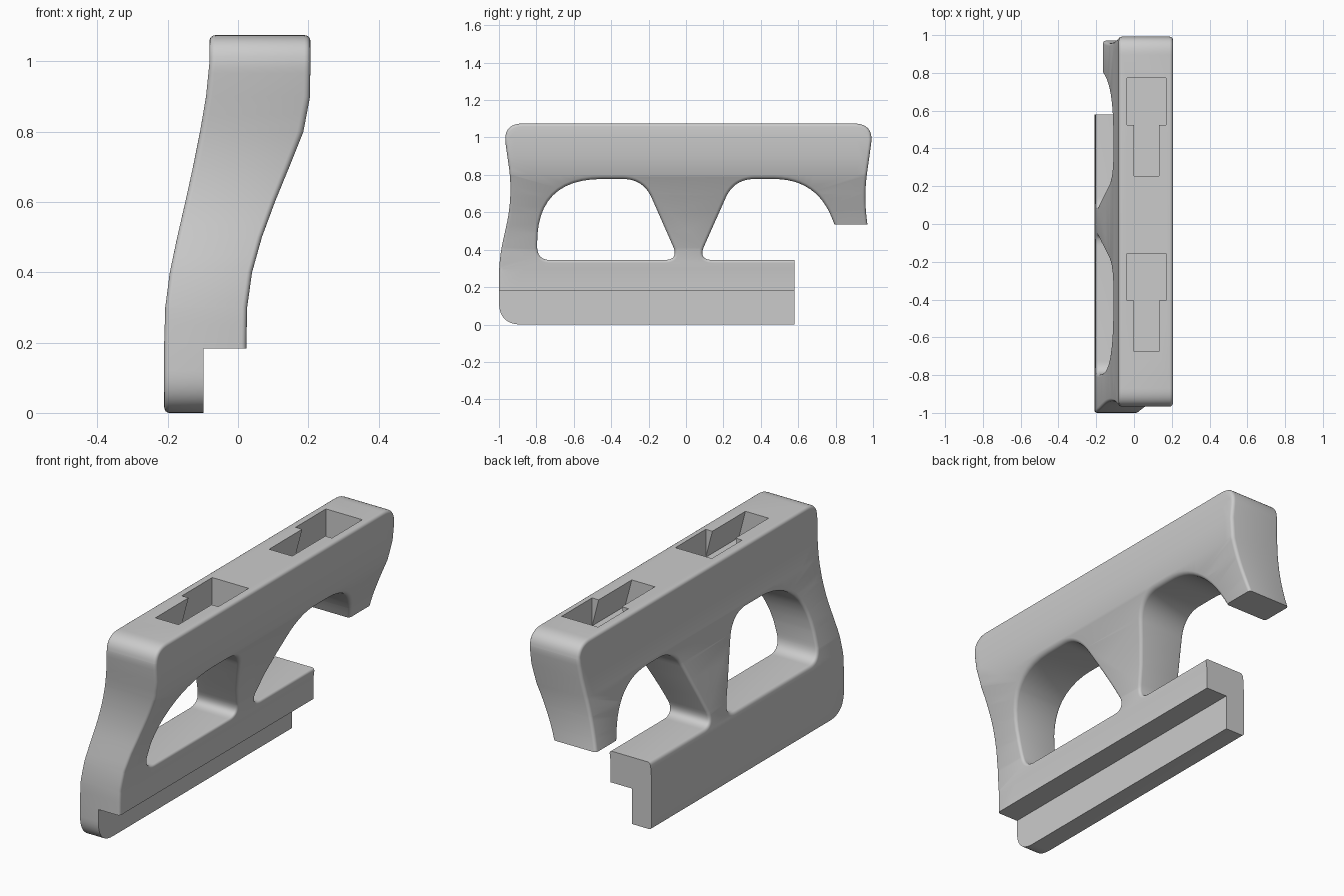
import bpy, bmesh, math
from mathutils import Vector

cube = bpy.data.objects.get("Cube")
if cube:
    bpy.data.objects.remove(cube, do_unlink=True)

GREY = (0.6, 0.6, 0.6, 1)
mat = bpy.data.materials.new("plain_grey")
mat.use_nodes = True
mat.diffuse_color = GREY
mat.node_tree.nodes["Principled BSDF"].inputs["Base Color"].default_value = GREY


def make_object(name, bm):
    bmesh.ops.recalc_face_normals(bm, faces=bm.faces)
    mesh = bpy.data.meshes.new(name)
    bm.to_mesh(mesh)
    bm.free()
    mesh.materials.append(mat)
    obj = bpy.data.objects.new(name, mesh)
    bpy.context.collection.objects.link(obj)
    return obj


def rounded(corners, steps=12):
    """Closed path of (y, z, cut); each corner is replaced by a curve."""
    path, n = [], len(corners)
    for i, (y, z, cut) in enumerate(corners):
        c = Vector((y, z))
        if cut == 0:
            path.append(c)
            continue
        a = c + (Vector(corners[i - 1][:2]) - c).normalized() * cut
        b = c + (Vector(corners[(i + 1) % n][:2]) - c).normalized() * cut
        for k in range(steps + 1):
            t = k / steps
            path.append(a * (1 - t) ** 2 + c * 2 * t * (1 - t) + b * t * t)
    return path


def inset(path, d):
    """Shift a path to the right of its direction of travel."""
    out, n = [], len(path)
    for i, p in enumerate(path):
        t1 = (p - path[i - 1]).normalized()
        t2 = (path[(i + 1) % n] - p).normalized()
        t = (t1 + t2).normalized()
        out.append(p + Vector((t.y, -t.x)) * d / max(t.dot(t1), 0.5))
    return out


# Sideways S-curve of the body: height, right-hand face, left-hand face
SWEEP = [(0.2, -0.21, 0.024), (0.3, -0.207, 0.026), (0.4, -0.194, 0.04),
         (0.5, -0.173, 0.068), (0.6, -0.15, 0.105), (0.7, -0.128, 0.146),
         (0.8, -0.108, 0.186), (0.9, -0.091, 0.205), (1.0, -0.081, 0.206)]


def sweep_x(u, z):
    z = min(max(z, SWEEP[0][0]), SWEEP[-1][0])
    for (z0, l0, r0), (z1, l1, r1) in zip(SWEEP, SWEEP[1:]):
        if z <= z1:
            t = (z - z0) / (z1 - z0)
            lo, hi = l0 + (l1 - l0) * t, r0 + (r1 - r0) * t
            return lo + (hi - lo) * (u + 1) / 2


# Side outline (open at the rear) and the window
outline = rounded([
    (-1, 0, 0.12), (-1, 0.35, 0.1), (-0.925, 0.69, 0.16), (-0.98, 1.075, 0.11),
    (1.005, 1.075, 0.11), (0.95, 0.68, 0.13), (0.978, 0.48, 0), (0.815, 0.48, 0),
    (0.70, 0.778, 0.23), (0.257, 0.778, 0.11), (0.064, 0.345, 0.08),
    (0.68, 0.345, 0), (0.68, 0, 0)])
window = rounded([
    (-0.795, 0.345, 0.07), (-0.037, 0.345, 0.08),
    (-0.228, 0.778, 0.11), (-0.80, 0.778, 0.35)])

# Body: rounded rims lofted from each path, then filled and swept
bm = bmesh.new()
RADIUS, RIM = 0.016, 0.12
caps = {0: [], -1: []}
for path in (outline, window):
    rings = []
    for side in (-1, 1):
        angles = [math.pi / 2 * k / 4 for k in range(5)]
        for a in (angles if side > 0 else reversed(angles)):
            u = side * (1 - RIM * (1 - math.sin(a)))
            pts = inset(path, RADIUS * (1 - math.cos(a)))
            rings.append([bm.verts.new((u, p.x, p.y)) for p in pts])
    n = len(path)
    for r0, r1 in zip(rings, rings[1:]):
        for i in range(n):
            j = (i + 1) % n
            bm.faces.new((r0[i], r0[j], r1[j], r1[i]))
    for end in caps:
        ring = rings[end]
        caps[end] += [bm.edges.get((ring[i - 1], ring[i])) for i in range(n)]
for end, edges in caps.items():
    bmesh.ops.triangle_fill(bm, edges=edges, use_beauty=True,
                            normal=(1 if end else -1, 0, 0))
for z, _, _ in SWEEP:
    bmesh.ops.bisect_plane(bm, geom=bm.verts[:] + bm.edges[:] + bm.faces[:],
                           plane_co=(0, 0, z), plane_no=(0, 0, 1))
for v in bm.verts:
    v.co.x = sweep_x(v.co.x, v.co.z)
body = make_object("bracket_body", bm)


def cut(name, section, y0, y1):
    """Subtract a prism with an x-z section running from y0 to y1."""
    b = bmesh.new()
    ends = [[b.verts.new((x, y, z)) for x, z in section] for y in (y0, y1)]
    for ring in ends:
        b.faces.new(ring)
    for i in range(len(section)):
        b.faces.new((ends[0][i - 1], ends[0][i], ends[1][i], ends[1][i - 1]))
    tool = make_object(name, b)
    tool.hide_render = True
    mod = body.modifiers.new(name, "BOOLEAN")
    mod.operation, mod.solver, mod.object = "DIFFERENCE", "EXACT", tool
    bpy.ops.object.modifier_apply(modifier=name)
    bpy.data.objects.remove(tool, do_unlink=True)


def box(x0, x1, z0, z1):
    return [(x0, z0), (x1, z0), (x1, z1), (x0, z1)]


bpy.ops.object.select_all(action="DESELECT")
body.select_set(True)
bpy.context.view_layer.objects.active = body

# Lower step and the two flat rear ends
cut("step_cutter", box(-0.098, 0.5, -0.1, 0.183), -1.2, 1.2)
cut("rail_end_cutter", box(-0.5, 0.5, -0.1, 0.42), 0.58, 0.9)
cut("tail_end_cutter", box(-0.5, 0.5, 0.43, 0.535), 0.7, 1.2)

# Top mounting pockets: wide entry followed by a dovetail slot
FLOOR, TOP = 0.93, 1.075
dovetail = [(-0.038, FLOOR), (0.17, FLOOR), (0.132, TOP),
            (0.132, 1.2), (0, 1.2), (0, TOP)]
for rear in (0.772, -0.156):
    cut("entry_cutter", box(-0.038, 0.17, FLOOR, 1.2), rear - 0.248, rear)
    cut("dovetail_cutter", dovetail, rear - 0.518, rear - 0.2)

bpy.ops.object.shade_smooth_by_angle(angle=math.radians(30))
